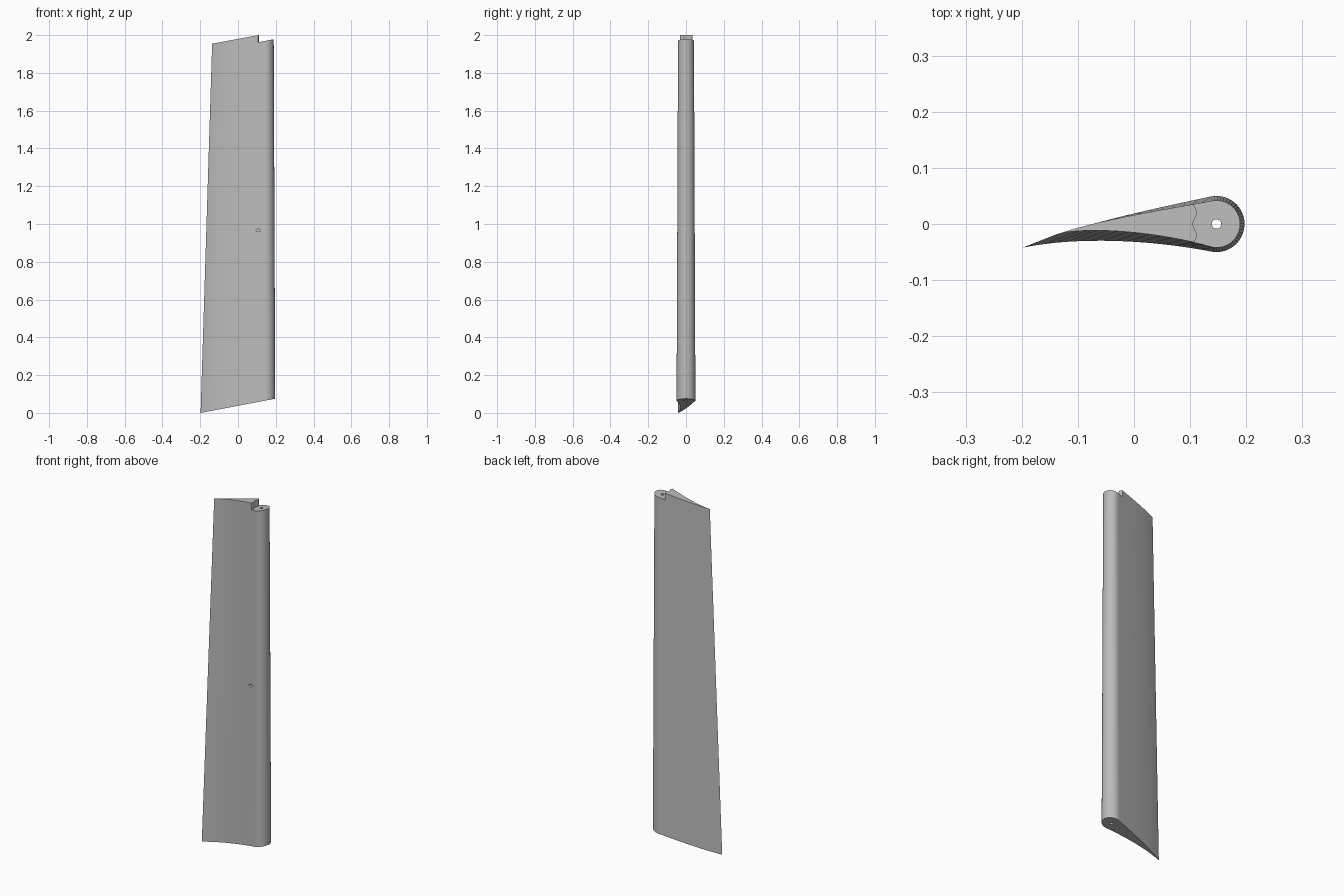
import bpy, bmesh, math
from mathutils import Vector
from mathutils.geometry import interpolate_bezier

if "Cube" in bpy.data.objects:
    bpy.data.objects.remove(bpy.data.objects["Cube"], do_unlink=True)

AXIS_X = 0.147

grey = bpy.data.materials.new("light grey")
grey.use_nodes = True
colour = (0.5, 0.5, 0.5, 1)
grey.diffuse_color = colour
grey.node_tree.nodes["Principled BSDF"].inputs["Base Color"].default_value = colour


def loft(name, lower, upper, z_low, z_high):
    """Join two matching outlines, each set on its own sloping plane."""
    bm = bmesh.new()
    a = [bm.verts.new((x, y, z_low(x))) for x, y in lower]
    b = [bm.verts.new((x, y, z_high(x))) for x, y in upper]
    n = len(a)
    for i in range(n):
        j = (i + 1) % n
        bm.faces.new((a[i], a[j], b[j], b[i]))
    bm.faces.new(a[::-1])
    bm.faces.new(b)
    bmesh.ops.recalc_face_normals(bm, faces=bm.faces)
    mesh = bpy.data.meshes.new(name)
    bm.to_mesh(mesh)
    bm.free()
    mesh.materials.append(grey)
    obj = bpy.data.objects.new(name, mesh)
    bpy.context.collection.objects.link(obj)
    return obj


def section(radius, front, back, tail):
    """Round nose, then a curved back side to the tail and a hollow front side."""
    arc = [math.radians(-98 + 200 * i / 28) for i in range(29)]
    nose = [Vector((AXIS_X + radius * math.cos(t), radius * math.sin(t))) for t in arc]
    tail = Vector(tail)
    back_side = interpolate_bezier(nose[-1], Vector(back[0]), Vector(back[1]), tail, 17)
    front_side = interpolate_bezier(tail, Vector(front[1]), Vector(front[0]), nose[0], 17)
    points = nose + list(back_side[1:]) + list(front_side[1:-1])
    return [(p[0], p[1]) for p in points]


def cylinder(name, radius, depth, location, rotation=(0, 0, 0), scale=(1, 1, 1)):
    bpy.ops.mesh.primitive_cylinder_add(vertices=24, radius=radius, depth=depth,
                                        location=location, rotation=rotation)
    obj = bpy.context.object
    obj.name = name
    obj.scale = scale
    obj.data.materials.append(grey)
    return obj


# Tapered blade with sloping ends
root = section(0.05, [(0.03, -0.028), (-0.1, -0.022)],
               [(0.02, 0.024), (-0.1, -0.001)], (-0.198, -0.042))
tip = section(0.042, [(0.05, -0.015), (-0.08, -0.003)],
              [(0.05, 0.025), (-0.06, 0.008)], (-0.137, -0.018))
blade = loft("blade", root, tip,
             lambda x: 0.19 * (x + 0.198), lambda x: 1.98 + 0.184 * x)

# Step cut over the nose, with a slightly wavy wall
wall = [(0.1085 + 0.0035 * math.cos(2 * math.pi * (y - 0.02) / 0.04), y)
        for y in [-0.08 + 0.005 * i for i in range(33)]]
outline = wall + [(0.3, 0.08), (0.3, -0.08)]
step = loft("step_cutter", outline, outline,
            lambda x: 1.9405 + 0.2 * x, lambda x: 2.2)

# Long pivot hole and small screw hole in the front side
pivot = cylinder("pivot_hole_cutter", 0.0085, 3, (AXIS_X, 0, 1))
screw = cylinder("screw_hole_cutter", 0.011, 0.07, (0.107, -0.05, 0.966),
                 (math.pi / 2, 0, 0), (1, 0.65, 1))

bpy.ops.object.select_all(action="DESELECT")
bpy.context.view_layer.objects.active = blade
blade.select_set(True)
for cutter in (step, pivot, screw):
    cutter.hide_render = True
    cut = blade.modifiers.new(cutter.name, "BOOLEAN")
    cut.operation = "DIFFERENCE"
    cut.solver = "EXACT"
    cut.object = cutter
    bpy.ops.object.modifier_apply(modifier=cut.name)
    bpy.data.objects.remove(cutter, do_unlink=True)

bpy.ops.object.shade_smooth_by_angle(angle=math.radians(30))
